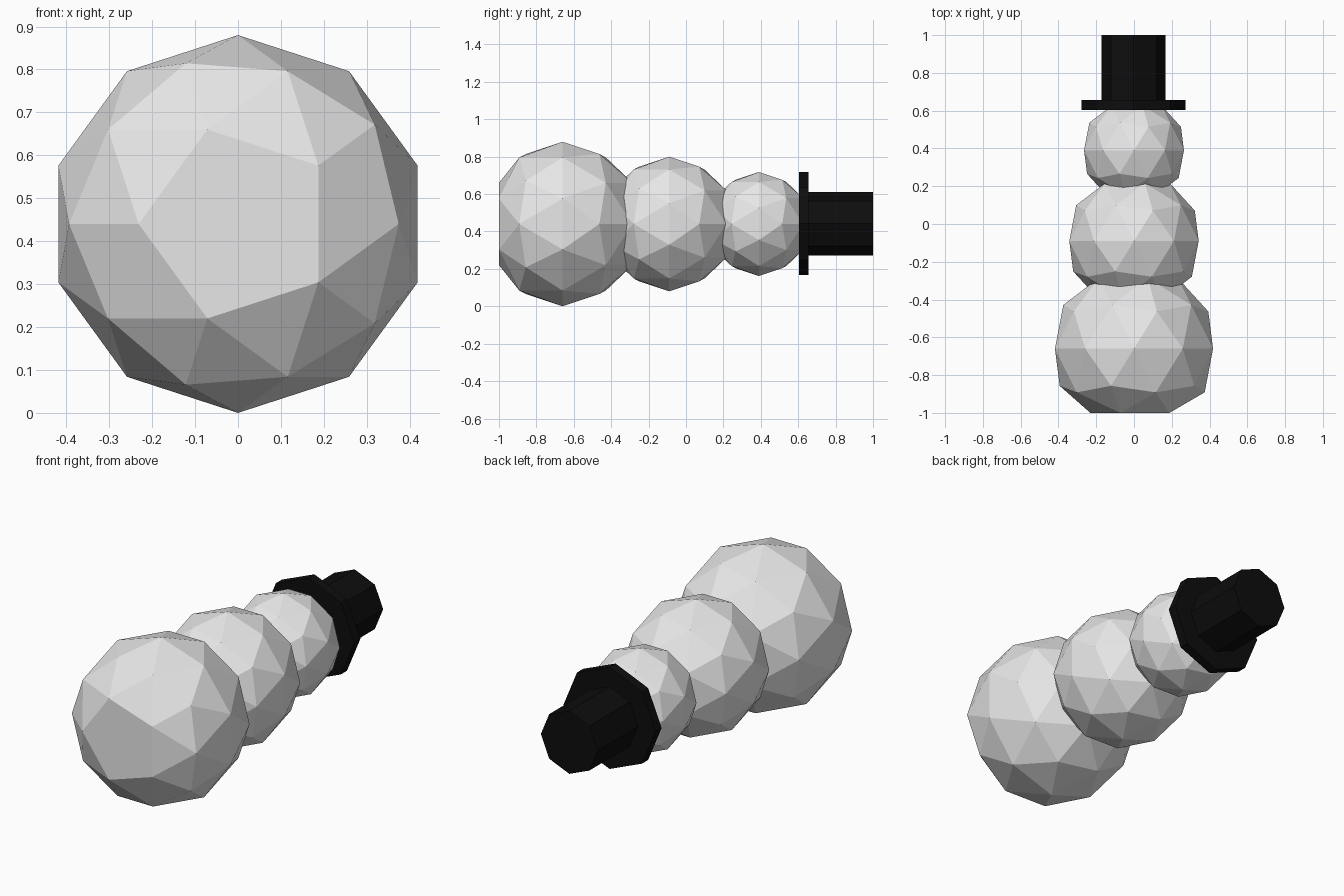
import bpy
import bmesh
from math import radians
from mathutils import Matrix

cube = bpy.data.objects.get("Cube")
if cube:
    bpy.data.objects.remove(cube, do_unlink=True)

AXIS_Z = 0.44                              # height of the long axis
LAY_DOWN = Matrix.Rotation(radians(-90), 4, 'X')   # turns +z to +y


def make_material(name, colour):
    mat = bpy.data.materials.new(name)
    mat.use_nodes = True
    mat.diffuse_color = colour
    bsdf = next(n for n in mat.node_tree.nodes if n.type == 'BSDF_PRINCIPLED')
    bsdf.inputs["Base Color"].default_value = colour
    return mat


def add_object(name, bm, mat):
    mesh = bpy.data.meshes.new(name)
    bm.to_mesh(mesh)
    bm.free()
    mesh.materials.append(mat)
    obj = bpy.data.objects.new(name, mesh)
    bpy.context.collection.objects.link(obj)
    return obj


def snowball(name, y, radius, flat_front=None):
    """Faceted ball; flat_front presses its front cap onto a plane."""
    bm = bmesh.new()
    bmesh.ops.create_icosphere(bm, subdivisions=2, radius=radius,
                               matrix=Matrix.Translation((0, y, AXIS_Z)) @ LAY_DOWN)
    if flat_front is not None:
        for v in bm.verts:
            v.co.y = max(v.co.y, flat_front)
    add_object(name, bm, snow)


def disc(name, start, end, radius):
    """Eight-sided cylinder along y."""
    bm = bmesh.new()
    place = Matrix.Translation((-0.002, (start + end) / 2, AXIS_Z + 0.002))
    bmesh.ops.create_cone(bm, cap_ends=True, segments=8, radius1=radius,
                          radius2=radius, depth=end - start,
                          matrix=place @ LAY_DOWN)
    add_object(name, bm, black)


snow = make_material("snow white", (0.8, 0.8, 0.8, 1))
black = make_material("hat black", (0.004, 0.004, 0.004, 1))

# Body, lying along y with the flattened base at the front
snowball("base_ball", -0.66, 0.44, flat_front=-1.0)
snowball("middle_ball", -0.09, 0.36)
snowball("head_ball", 0.39, 0.278)

# Top hat
disc("hat_brim", 0.604, 0.656, 0.275)
disc("hat_crown", 0.64, 1.0, 0.17)
